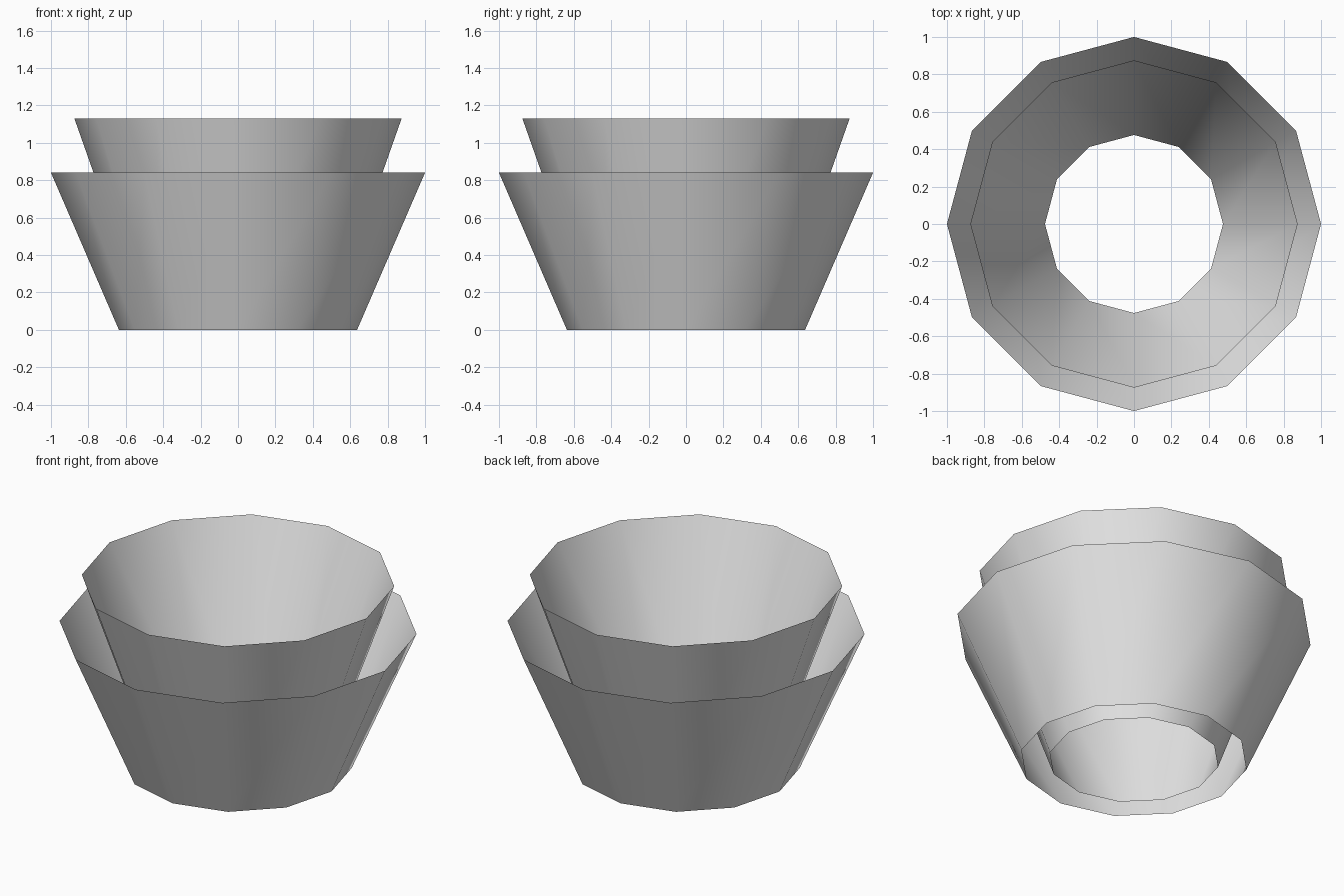
import bpy
import bmesh
from math import cos, sin, tau

SIDES = 12

cube = bpy.data.objects.get("Cube")
if cube:
    bpy.data.objects.remove(cube, do_unlink=True)

grey = bpy.data.materials.new("light_grey")
grey.use_nodes = True
colour = (0.8, 0.8, 0.8, 1)
grey.diffuse_color = colour
grey.node_tree.nodes["Principled BSDF"].inputs["Base Color"].default_value = colour


def open_cone(name, bottom_radius, top_radius, height):
    """Thin flared sleeve, open at both ends, standing on the ground."""
    bm = bmesh.new()
    rings = []
    for radius, z in ((bottom_radius, 0), (top_radius, height)):
        rings.append([bm.verts.new((radius * cos(tau * i / SIDES),
                                    radius * sin(tau * i / SIDES), z))
                      for i in range(SIDES)])
    low, high = rings
    for i in range(SIDES):
        j = (i + 1) % SIDES
        face = bm.faces.new((low[i], low[j], high[j], high[i]))
        face.smooth = True
    mesh = bpy.data.meshes.new(name)
    bm.to_mesh(mesh)
    bm.free()
    mesh.materials.append(grey)
    obj = bpy.data.objects.new(name, mesh)
    bpy.context.collection.objects.link(obj)
    return obj


# Wide outer sleeve and the taller, narrower one nested inside it
open_cone("outer_sleeve", 0.637, 1.0, 0.84)
open_cone("inner_sleeve", 0.476, 0.875, 1.13)
